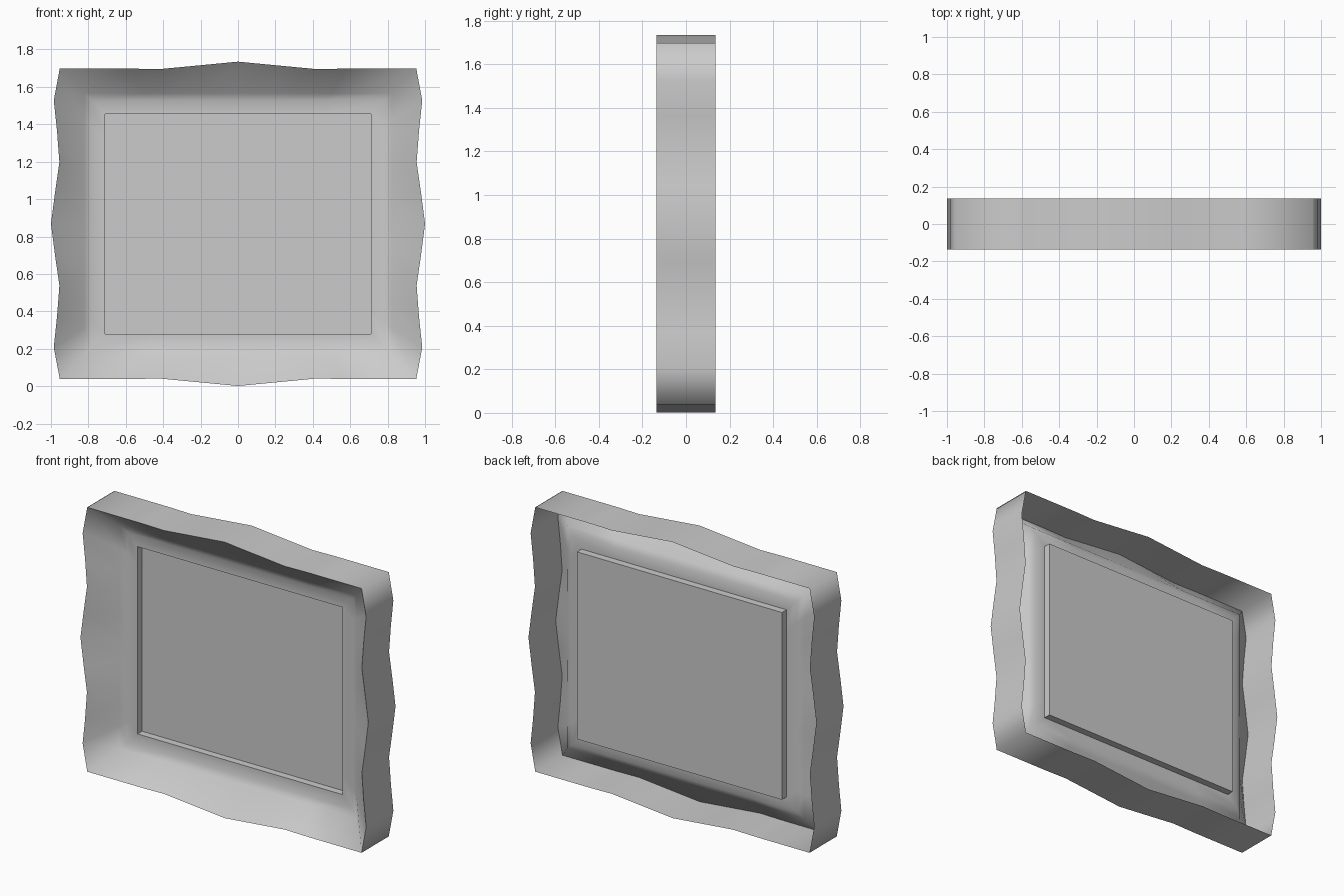
import bpy
import bmesh

if "Cube" in bpy.data.objects:
    bpy.data.objects.remove(bpy.data.objects["Cube"], do_unlink=True)

MID_Z = 0.868      # height of the frame's centre
HALF_DEPTH = 0.135

grey = bpy.data.materials.new("plain_grey")
grey.use_nodes = True
grey.diffuse_color = (0.6, 0.6, 0.6, 1)
grey.node_tree.nodes["Principled BSDF"].inputs["Base Color"].default_value = (0.6, 0.6, 0.6, 1)

# Wavy outline: one quarter from the side's middle, by the corner, to the top's middle
side = [(1.0, 0.0), (0.978, 0.17), (0.955, 0.33), (0.968, 0.5), (0.985, 0.66)]
corner = (0.953, 0.83)
top = [(0.58, 0.83), (0.42, 0.827), (0.22, 0.846), (0.0, 0.867)]


def full_loop(quarter):
    """Mirror a quarter outline into a counterclockwise loop."""
    left = [(-x, z) for x, z in reversed(quarter[:-1])]
    half = quarter + left
    return half + [(x, -z) for x, z in reversed(half[1:-1])]


def rectangle(half_width, half_height):
    """Rectangle with one point for each point of the wavy outline."""
    pts = [(half_width, z * half_height / corner[1]) for _, z in side]
    pts.append((half_width, half_height))
    pts += [(x * half_width / corner[0], half_height) for x, _ in top]
    return full_loop(pts)


def sheet(name, loops, fill=False):
    """Join successive (outline, depth) loops with quads, optionally closing the last."""
    bm = bmesh.new()
    rings = [[bm.verts.new((x, y, z + MID_Z)) for x, z in pts] for pts, y in loops]
    for a, b in zip(rings, rings[1:]):
        for i in range(len(a)):
            j = (i + 1) % len(a)
            bm.faces.new((a[i], a[j], b[j], b[i]))
    if fill:
        bm.faces.new(rings[-1])
    mesh = bpy.data.meshes.new(name)
    bm.to_mesh(mesh)
    bm.free()
    mesh.materials.append(grey)
    obj = bpy.data.objects.new(name, mesh)
    bpy.context.collection.objects.link(obj)
    bpy.ops.object.select_all(action="DESELECT")
    obj.select_set(True)
    bpy.context.view_layer.objects.active = obj
    bpy.ops.object.shade_smooth_by_angle(angle=1.5)
    return obj


outline = full_loop(side + [corner] + top)
opening = rectangle(0.712, 0.588)

# Thin outer wall, open at the back
sheet("outer_wall", [(outline, HALF_DEPTH), (outline, -HALF_DEPTH)])

# Border sloping inward to a flat margin
sheet("sloped_border", [
    (outline, -HALF_DEPTH),
    (rectangle(0.822, 0.698), 0.0),
    (rectangle(0.785, 0.661), 0.02),
    (opening, 0.02),
])

# Panel set back behind the margin
sheet("recessed_panel", [(opening, 0.02), (opening, 0.065)], fill=True)
